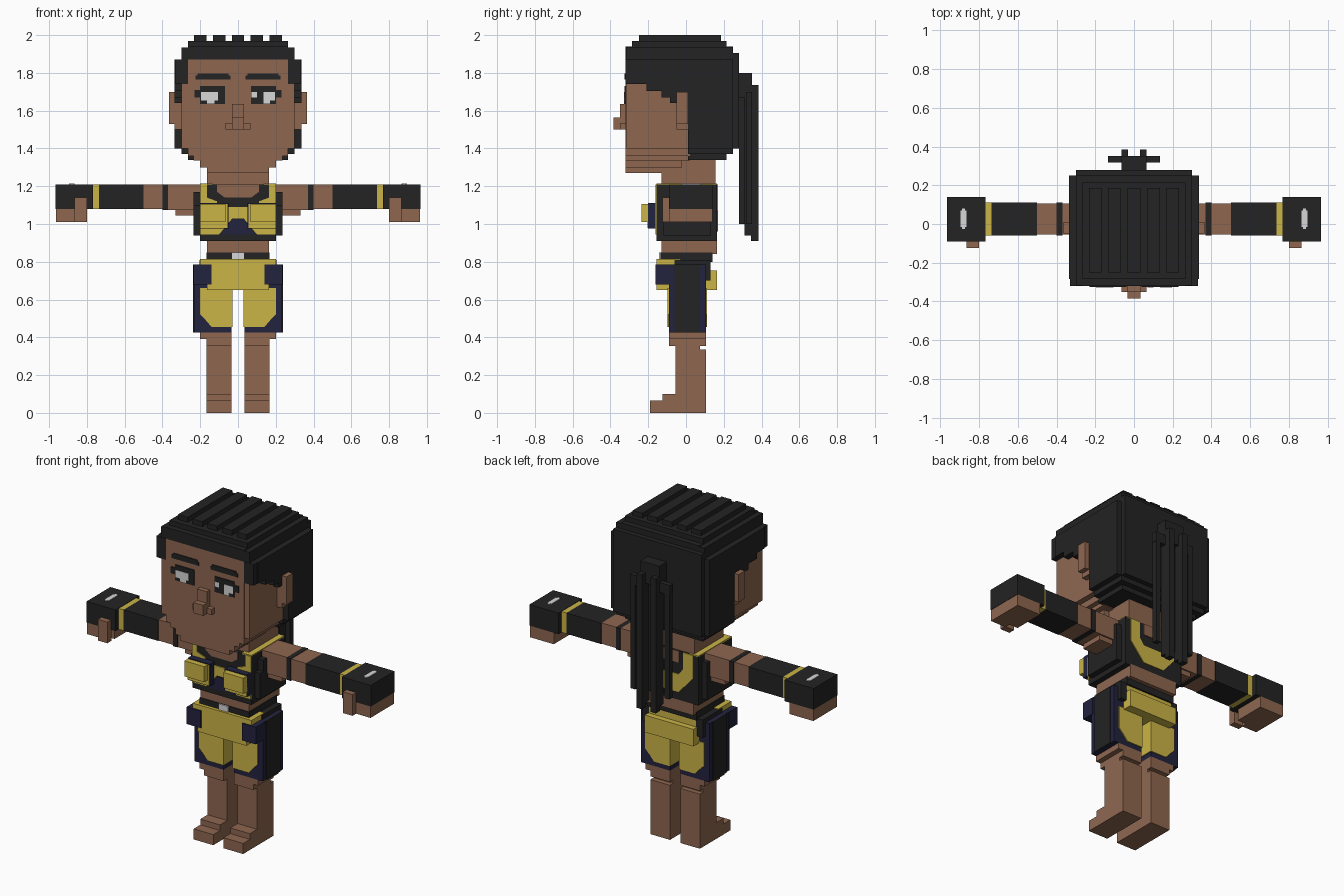
import bpy, bmesh


def material(name, srgb):
    m = bpy.data.materials.new(name)
    lin = [((c / 255 + 0.055) / 1.055) ** 2.4 for c in srgb]
    m.diffuse_color = (*lin, 1)
    return m


SKIN = material("brown skin", (143, 103, 80))
BLACK = material("soft black", (35, 35, 35))
YELLOW = material("mustard yellow", (203, 181, 70))
NAVY = material("dark navy", (34, 34, 62))
WHITE = material("light grey", (215, 215, 215))


def finish(name, bm, mat):
    bmesh.ops.recalc_face_normals(bm, faces=bm.faces)
    me = bpy.data.meshes.new(name)
    bm.to_mesh(me)
    bm.free()
    me.materials.append(mat)
    ob = bpy.data.objects.new(name, me)
    bpy.context.collection.objects.link(ob)


def blocks(name, mat, *boxes, mirror=False):
    """Join boxes (x0, x1, y0, y1, z0, z1) into one part, optionally mirrored in x."""
    bm = bmesh.new()
    boxes = list(boxes)
    if mirror:
        boxes += [(-b[1], -b[0], *b[2:]) for b in boxes]
    for x0, x1, y0, y1, z0, z1 in boxes:
        for v in bmesh.ops.create_cube(bm, size=1)["verts"]:
            v.co = (x1 if v.co.x > 0 else x0, y1 if v.co.y > 0 else y0,
                    z1 if v.co.z > 0 else z0)
    finish(name, bm, mat)


def panel(name, mat, pts, y0, y1, mirror=False):
    """Thin plate with an x-z outline."""
    bm = bmesh.new()
    for s in ((1, -1) if mirror else (1,)):
        f = bm.faces.new([bm.verts.new((s * x, y0, z)) for x, z in pts])
        ext = bmesh.ops.extrude_face_region(bm, geom=[f])["geom"]
        for v in ext:
            if isinstance(v, bmesh.types.BMVert):
                v.co.y = y1
    finish(name, bm, mat)


# Head: face, jaw steps, ears, nose
blocks("face", SKIN,
       (-.265, .265, -.32, .02, 1.36, 1.87), (-.30, .30, -.315, .02, 1.40, 1.75),
       (-.235, .235, -.32, .02, 1.335, 1.37), (-.20, .20, -.32, -.02, 1.30, 1.34),
       (-.165, .165, -.32, -.05, 1.27, 1.31))
blocks("ears", SKIN, (.29, .365, -.05, .01, 1.53, 1.70),
       (.29, .335, -.05, .01, 1.50, 1.54), mirror=True)
blocks("nose", SKIN, (-.033, .033, -.35, -.31, 1.50, 1.635),
       (-.065, .065, -.35, -.31, 1.50, 1.535), (-.033, .033, -.385, -.34, 1.50, 1.565))
blocks("neck", SKIN, (-.165, .165, -.13, .155, 1.19, 1.34))

# Hair: stepped cap, back bowl, fringe beside the face
blocks("hair_cap", BLACK,
       (-.265, .265, -.32, .25, 1.87, 1.94), (-.30, .30, -.318, .25, 1.87, 1.935),
       (-.265, .265, -.285, .215, 1.93, 1.97),
       (-.30, .30, -.285, .28, 1.87, 1.905))
blocks("hair_back", BLACK,
       (-.335, .335, .01, .25, 1.40, 1.87), (-.30, .30, .01, .28, 1.40, 1.87),
       (-.30, .30, .01, .25, 1.37, 1.41), (-.265, .265, .01, .215, 1.34, 1.38))
blocks("hair_sides", BLACK,
       (.265, .30, -.32, .02, 1.74, 1.87), (.29, .335, -.285, .02, 1.74, 1.87),
       (.29, .33, -.32, -.28, 1.74, 1.87),
       (.29, .335, -.21, .02, 1.705, 1.75), (.29, .335, -.13, .02, 1.67, 1.71),
       (.29, .335, -.085, -.05, 1.64, 1.68), mirror=True)
blocks("hair_rows", BLACK,
       *[(x - .033, x + .033, -.25, .185, 1.96, 2.0) for x in (-.2, -.1, 0, .1, .2)])

# Ponytail of separate strands
blocks("ponytail_knot", BLACK, (-.065, .065, .27, .35, 1.67, 1.80))
blocks("ponytail_strands", BLACK,
       (.03, .065, .345, .385, .91, 1.735), (.03, .065, .31, .35, .94, 1.70),
       (.10, .132, .318, .35, 1.0, 1.67), (.06, .135, .318, .35, 1.64, 1.70),
       (.0, .032, .28, .32, 1.0, 1.70), mirror=True)

# Eyes and brows
F0, F1 = -.326, -.318
blocks("brows", BLACK, (.04, .225, F0, F1, 1.765, 1.785),
       (.05, .215, F0, F1, 1.78, 1.797), mirror=True)
blocks("eye_frames", BLACK, (.07, .20, F0, F1, 1.635, 1.73),
       (.19, .23, F0, F1, 1.67, 1.71), mirror=True)
blocks("eye_whites", WHITE,
       (-.195, -.105, -.328, -.32, 1.655, 1.70), (-.165, -.125, -.328, -.32, 1.635, 1.66),
       (.07, .10, -.328, -.32, 1.67, 1.70), (.135, .195, -.328, -.32, 1.655, 1.70),
       (.135, .17, -.328, -.32, 1.635, 1.66))

# Arms: skin, bands, sleeve, cuff, glove
blocks("arm_skin", SKIN, (.19, .37, -.055, .105, 1.075, 1.21),
       (.23, .33, -.045, .095, 1.045, 1.10), (.40, .50, -.055, .105, 1.08, 1.208),
       mirror=True)
blocks("arm_bands", BLACK, (.37, .40, -.06, .11, 1.075, 1.21), mirror=True)
blocks("sleeves", BLACK, (.50, .735, -.06, .11, 1.08, 1.208), mirror=True)
blocks("cuffs", YELLOW, (.735, .768, -.06, .11, 1.08, 1.208), mirror=True)
blocks("gloves", BLACK, (.768, .965, -.09, .14, 1.08, 1.21), mirror=True)
blocks("fingers", SKIN, (.80, .963, -.055, .14, 1.01, 1.08),
       (.80, .865, -.125, -.085, 1.01, 1.14), (.86, .963, -.09, -.05, 1.01, 1.08),
       mirror=True)
blocks("glove_marks", WHITE, (.865, .895, -.015, .07, 1.205, 1.214),
       (.872, .888, -.025, .08, 1.205, 1.214), mirror=True)

# Top: black bodice, underband, straps and raised cups
blocks("bodice", BLACK, (-.20, .20, -.155, .165, .91, 1.21),
       (-.235, .235, -.12, .13, .94, 1.10))
blocks("arm_holes", BLACK, (.20, .235, -.09, .13, 1.04, 1.17), mirror=True)
blocks("shoulder_straps", YELLOW, (.135, .20, -.155, .165, 1.205, 1.214), mirror=True)
panel("front_strap", YELLOW, [(.165, 1.21), (.20, 1.21), (.20, 1.09), (.11, 1.09),
                             (.11, 1.12), (.165, 1.14)], -.161, -.153, True)
panel("front_neckline", SKIN, [(-.11, 1.21), (.11, 1.21), (.11, 1.17), (.07, 1.14),
                              (-.07, 1.14), (-.11, 1.17)], -.160, -.153)
panel("front_yellow", YELLOW, [(-.20, 1.09), (.20, 1.09), (.20, .945), (.10, .945),
                              (.03, 1.03), (-.03, 1.03), (-.10, .945), (-.20, .945)],
      -.162, -.154)
panel("front_wedge", NAVY, [(-.09, .945), (.09, .945), (.03, 1.025), (-.03, 1.025)],
      -.161, -.153)
blocks("cup_bases", NAVY, (.05, .20, -.20, -.15, .975, 1.11), mirror=True)
blocks("cups", YELLOW, (.065, .20, -.235, -.195, 1.01, 1.105),
       (.055, .20, -.205, -.195, .98, 1.105), mirror=True)
panel("back_yellow", YELLOW, [(.10, 1.21), (.165, 1.21), (.165, 1.07), (.07, .96),
                             (-.07, .96), (-.165, 1.07), (-.165, 1.21), (-.10, 1.21),
                             (-.10, 1.11), (-.07, 1.07), (.07, 1.07), (.10, 1.11)],
      .163, .170)
panel("back_neckline", SKIN, [(-.07, 1.21), (.07, 1.21), (.07, 1.14), (-.07, 1.14)],
      .163, .169)

# Waist and belt
blocks("waist", SKIN, (-.165, .165, -.13, .165, .84, .92))
blocks("belt", BLACK, (-.168, .168, -.135, .14, .80, .85))
blocks("buckle", WHITE, (-.033, .033, -.142, -.134, .815, .85))

# Shorts: hips, pockets, legs with panels
blocks("hips", YELLOW, (-.165, .165, -.155, .13, .65, .81),
       (-.20, .20, -.155, -.03, .78, .815), (-.165, .165, .10, .165, .65, .755))
blocks("hip_sides", BLACK, (.16, .205, -.06, .13, .70, .81), mirror=True)
blocks("pockets", NAVY, (.14, .235, -.162, -.08, .68, .785), mirror=True)
blocks("shorts_legs", NAVY, (.035, .232, -.09, .105, .425, .785), mirror=True)
leg = [(.035, .66), (.20, .66), (.20, .52), (.17, .49), (.14, .455), (.035, .455)]
panel("front_leg_panels", YELLOW, leg, -.097, -.089, True)
panel("back_leg_panels", YELLOW, leg, .104, .111, True)
blocks("inner_leg_panels", YELLOW, (.030, .036, -.096, .11, .455, .65), mirror=True)
blocks("side_stripes", BLACK, (.23, .237, -.06, .075, .425, .785), mirror=True)

# Legs and stepped feet
blocks("legs", SKIN, (.035, .20, -.09, .105, .39, .425),
       (.035, .168, -.055, .075, .10, .40), (.035, .168, -.09, .105, .355, .40),
       (.035, .168, .0, .105, .0, .335), mirror=True)
blocks("feet", SKIN, (.035, .168, -.19, .105, 0, .065),
       (.035, .168, -.125, .105, .06, .10), mirror=True)
